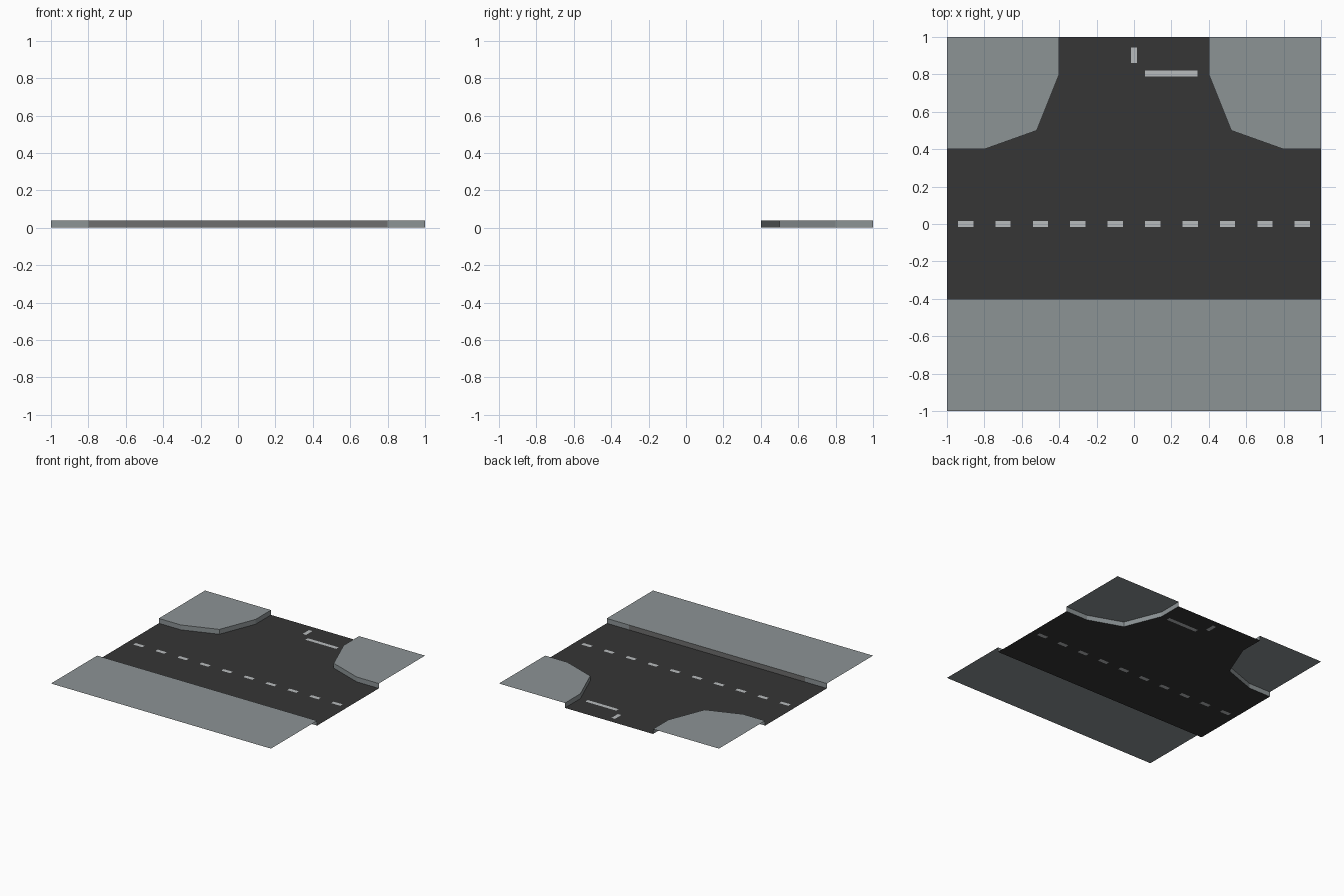
import bpy, bmesh
from mathutils import Vector

if "Cube" in bpy.data.objects:
    bpy.data.objects.remove(bpy.data.objects["Cube"])

H = 0.04  # pavement height


def material(name, rgb):
    m = bpy.data.materials.new(name)
    lin = [((c / 255 + 0.055) / 1.055) ** 2.4 for c in rgb]
    m.diffuse_color = (*lin, 1)
    m.use_nodes = True
    m.node_tree.nodes["Principled BSDF"].inputs["Base Color"].default_value = m.diffuse_color
    return m


PAVING = material("paving_grey", (140, 147, 149))
KERB = material("kerb_grey", (110, 110, 110))
ASPHALT = material("asphalt", (54, 54, 54))
PAINT = material("road_paint", (184, 188, 190))


def finish(bm, name, mats):
    me = bpy.data.meshes.new(name)
    bm.to_mesh(me)
    bm.free()
    for m in mats:
        me.materials.append(m)
    ob = bpy.data.objects.new(name, me)
    bpy.context.collection.objects.link(ob)
    return ob


def pavement(name, outer, kerb, kerb_rule=lambda c: 0):
    """Open slab: flat top over outer + kerb points, wall dropped along the kerb."""
    bm = bmesh.new()
    top = [bm.verts.new((x, y, H)) for x, y in kerb]
    low = [bm.verts.new((x, y, 0)) for x, y in kerb]
    f = bm.faces.new(top + [bm.verts.new((x, y, H)) for x, y in outer])
    f.normal_update()
    if f.normal.z < 0:
        f.normal_flip()
    up = f.calc_center_median()
    for i in range(len(kerb) - 1):
        w = bm.faces.new((top[i], low[i], low[i + 1], top[i + 1]))
        w.normal_update()
        c = w.calc_center_median()
        if w.normal.dot(c - up) < 0:  # face the road
            w.normal_flip()
        w.material_index = kerb_rule(c)
    return finish(bm, name, [PAVING, KERB])


# Rounded corner pavements, left and right
for side, s in (("left", -1), ("right", 1)):
    pavement(side + "_corner_pavement", [(s, 1)],
             [(s * x, y) for x, y in ((0.4, 1), (0.4, 0.8), (0.52, 0.5), (0.8, 0.4), (1, 0.4))])

# Straight pavement along the front; middle of its kerb is a plainer grey
pavement("straight_pavement", [(1, -1), (-1, -1)],
         [(-1, -0.4), (-0.8, -0.4), (0.8, -0.4), (1, -0.4)],
         lambda c: 1 if abs(c.x) < 0.5 else 0)

# Painted marks: centre x, centre y, half length, half width
marks = [(-0.9 + 0.2 * i, 0, 0.041, 0.016) for i in range(10)]
marks += [(0, 0.903, 0.016, 0.041), (0.2, 0.805, 0.14, 0.016)]

# T-shaped road surface, with marks cut into it
bm = bmesh.new()
rows = [(-0.4, 1), (0.4, 1), (0.4, 0.8), (0.5, 0.52), (0.8, 0.4), (1, 0.4)]
for (y0, w0), (y1, w1) in zip(rows, rows[1:]):
    if y1 > y0:
        bm.faces.new([bm.verts.new((x, y, 0)) for x, y in
                      ((-w0, y0), (w0, y0), (w1, y1), (-w1, y1))])
for mx, my, hx, hy in marks:
    for axis, c, h in ((0, mx, hx), (1, my, hy)):
        for sgn in (-1, 1):
            co, no = Vector((0, 0, 0)), Vector((0, 0, 0))
            co[axis], no[axis] = c + sgn * h, 1
            bmesh.ops.bisect_plane(bm, geom=bm.verts[:] + bm.edges[:] + bm.faces[:],
                                   dist=1e-5, plane_co=co, plane_no=no)
for f in bm.faces:
    c = f.calc_center_median()
    f.material_index = int(any(abs(c.x - mx) < hx and abs(c.y - my) < hy
                               for mx, my, hx, hy in marks))
bmesh.ops.remove_doubles(bm, verts=bm.verts[:], dist=1e-5)
finish(bm, "road", [ASPHALT, PAINT])
